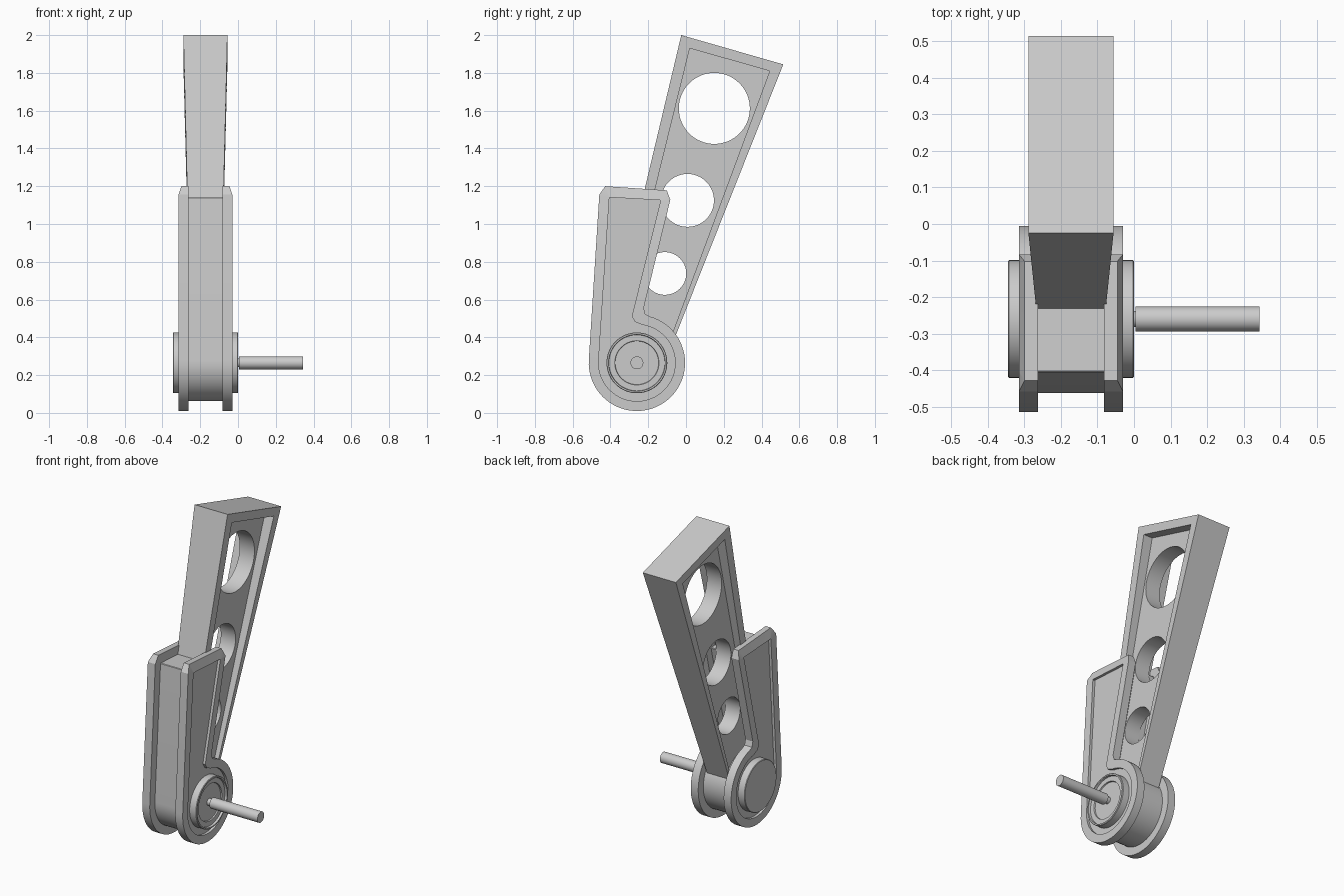
import bpy, bmesh
from math import cos, sin, pi, radians

if "Cube" in bpy.data.objects:
    bpy.data.objects.remove(bpy.data.objects["Cube"])

CX = -0.1725            # middle plane of the arm
PY, PZ = -0.26, 0.265   # pivot axis (y, z)


def finish(bm, name):
    bmesh.ops.recalc_face_normals(bm, faces=bm.faces)
    me = bpy.data.meshes.new(name)
    bm.to_mesh(me)
    bm.free()
    ob = bpy.data.objects.new(name, me)
    bpy.context.collection.objects.link(ob)
    return ob


def skin(bm, rings):
    """Bridge equal-length rings of 3D points and cap both ends."""
    vs = [[bm.verts.new(p) for p in r] for r in rings]
    n = len(vs[0])
    for a, b in zip(vs, vs[1:]):
        for i in range(n):
            j = (i + 1) % n
            bm.faces.new((a[i], a[j], b[j], b[i]))
    bm.faces.new(vs[0])
    bm.faces.new(vs[-1])


def loft(name, rings):
    bm = bmesh.new()
    skin(bm, rings)
    return finish(bm, name)


def circle(x, r, y=PY, z=PZ, n=64):
    return [(x, y + r * cos(2 * pi * i / n), z + r * sin(2 * pi * i / n)) for i in range(n)]


def turned(name, profile):
    """Turned part around the pivot axis from (x, radius) pairs."""
    return loft(name, [circle(x, r) for x, r in profile])


def housing(r, end, rest, n=48):
    """Housing outline: round lower end, then the listed points."""
    start, stop = radians(176.4), radians(360 + end)
    arc = [start + (stop - start) * i / n for i in range(n + 1)]
    return [(PY + r * cos(a), PZ + r * sin(a)) for a in arc] + rest


outer = housing(0.255, 75, [(-0.215, 0.522), (-0.224, 0.555), (-0.083, 1.128),
                            (-0.102, 1.178), (-0.428, 1.2), (-0.459, 1.155)])
inner = housing(0.203, 82, [(-0.27, 0.482), (-0.287, 0.512), (-0.135, 1.122),
                            (-0.137, 1.126), (-0.403, 1.141), (-0.406, 1.138)])

# housing core between the plates
loft("housing_core", [[(CX + s * 0.092, y, z) for y, z in inner] for s in (-1, 1)])

# side plates with raised rim, recessed panel and chamfered top
for s, side in ((1, "right"), (-1, "left")):
    rings = [
        [(CX + s * 0.09, y, z) for y, z in outer],
        [(CX + s * (0.127 if z > 1.165 else 0.1425), y, z) for y, z in outer],
        [(CX + s * 0.1425, y, z) for y, z in inner],
        [(CX + s * 0.126, y, z) for y, z in inner],
    ]
    loft(side + "_side_plate", rings)

# swinging arm, wider towards its top, with a recessed web
arm_out = [(-0.025, 2.0), (0.515, 1.845), (-0.112, 0.265), (-0.422, 0.33)]
arm_in = [(0.02, 1.93), (0.443, 1.81), (-0.08, 0.4), (-0.357, 0.4)]


def half(y, z):
    along = ((y - 0.245) * 0.288 + (z - 1.92) * 0.958)
    return 0.1165 + 0.0238 * along


WEB = 0.052
arm = loft("arm", [
    [(CX + WEB, y, z) for y, z in arm_in],
    [(CX + half(y, z), y, z) for y, z in arm_in],
    [(CX + half(y, z), y, z) for y, z in arm_out],
    [(CX - half(y, z), y, z) for y, z in arm_out],
    [(CX - half(y, z), y, z) for y, z in arm_in],
    [(CX - WEB, y, z) for y, z in arm_in]])

# lightening holes through the web
bm = bmesh.new()
for y, z, r in ((0.15, 1.612, 0.188), (0.008, 1.125, 0.14), (-0.112, 0.738, 0.113)):
    skin(bm, [circle(CX - 0.3, r, y, z), circle(CX + 0.3, r, y, z)])
cutter = finish(bm, "hole_cutter")
cutter.hide_render = True
mod = arm.modifiers.new("holes", 'BOOLEAN')
mod.operation, mod.solver, mod.object = 'DIFFERENCE', 'EXACT', cutter
bpy.context.view_layer.objects.active = arm
bpy.ops.object.modifier_apply(modifier=mod.name)
bpy.data.objects.remove(cutter)

# pivot hubs: stepped on the shaft side, plain on the other
turned("right_hub", [(-0.06, 0.161), (-0.003, 0.161), (0, 0.158), (0, 0.15), (-0.014, 0.148),
                     (-0.014, 0.117), (-0.022, 0.115)])
turned("left_hub", [(-0.285, 0.161), (-0.342, 0.161), (-0.345, 0.158)])

# shaft with a narrow neck
turned("shaft", [(-0.05, 0.022), (0.004, 0.022), (0.004, 0.034), (0.343, 0.034)])

# smooth curves, keep hard edges
for ob in bpy.context.scene.objects:
    ob.select_set(True)
bpy.context.view_layer.objects.active = arm
bpy.ops.object.shade_smooth_by_angle(angle=radians(25))
